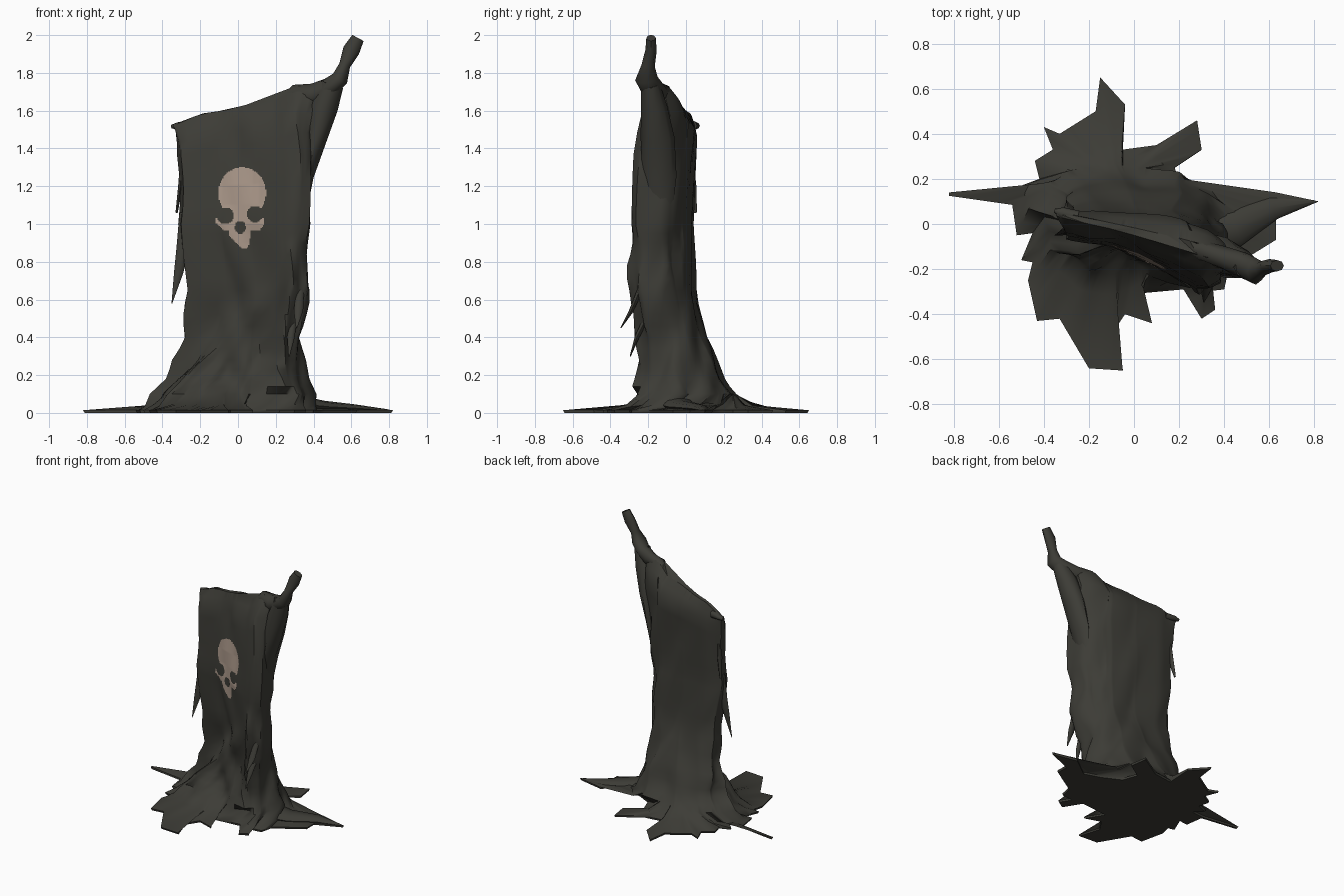
import bpy, bmesh, math
from mathutils import Vector, noise
from mathutils.bvhtree import BVHTree

if "Cube" in bpy.data.objects:
    bpy.data.objects.remove(bpy.data.objects["Cube"])

def material(name, rgb):
    m = bpy.data.materials.new(name)
    m.diffuse_color = (*rgb, 1)
    m.use_nodes = True
    m.node_tree.nodes["Principled BSDF"].inputs["Base Color"].default_value = m.diffuse_color
    return m

CLOTH = material("dark cloth", (0.046, 0.045, 0.037))
BONE = material("bone paint", (0.40, 0.31, 0.25))

def finish(name, bm, mat, angle=45):
    bmesh.ops.recalc_face_normals(bm, faces=bm.faces)
    me = bpy.data.meshes.new(name)
    bm.to_mesh(me)
    bm.free()
    ob = bpy.data.objects.new(name, me)
    bpy.context.collection.objects.link(ob)
    me.materials.append(mat)
    bpy.ops.object.select_all(action='DESELECT')
    ob.select_set(True)
    bpy.context.view_layer.objects.active = ob
    bpy.ops.object.shade_smooth_by_angle(angle=math.radians(angle))
    return ob

def bridge(bm, rings):
    n = len(rings[0])
    for a, b in zip(rings, rings[1:]):
        for i in range(n):
            j = (i + 1) % n
            bm.faces.new((a[i], a[j], b[j], b[i]))

def lerp_table(x, table):
    for (a, va), (b, vb) in zip(table, table[1:]):
        if x <= b:
            t = max(0, (x - a) / (b - a))
            return va + (vb - va) * t
    return table[-1][1]

# Ragged hem outline on the ground (seen from the top)
HEM = [(.82, .10), (.63, .14), (.48, .03), (.36, .07), (.22, .14), (.18, .25), (.30, .33), (.28, .46),
       (.10, .35), (-.05, .33), (-.04, .53), (-.15, .65), (-.17, .50), (-.33, .40), (-.40, .43),
       (-.36, .33), (-.44, .28), (-.42, .20), (-.50, .17), (-.44, .11), (-.54, .10), (-.82, .14),
       (-.82, .125), (-.54, .085), (-.52, -.05), (-.45, -.04), (-.50, -.16), (-.45, -.17), (-.47, -.25),
       (-.43, -.43), (-.33, -.42), (-.20, -.64), (-.05, -.65), (-.10, -.49), (-.04, -.40),
       (.08, -.44), (.0, -.31), (.22, -.29), (.30, -.42), (.36, -.38), (.31, -.30), (.40, -.29),
       (.42, -.20), (.63, -.07), (.63, .02)]
# Draped cross-section at mid height
SECT = [(-.31, -.07), (-.2, -.09), (-.1, -.10), (0, -.14), (.15, -.22), (.30, -.31), (.38, -.27),
        (.38, -.12), (.32, -.05), (.2, .0), (0, .03), (-.2, .04), (-.31, .02)]
# height and extents: z, x0, x1, y0, y1
ROWS = [(.1, -.49, .41, -.37, .28), (.2, -.38, .37, -.28, .20), (.4, -.30, .35, -.26, .12),
        (.65, -.27, .37, -.28, .06), (1.0, -.31, .38, -.31, .04), (1.3, -.30, .39, -.28, .05),
        (1.48, -.31, .40, -.25, .06), (1.6, -.345, .42, -.24, .07)]
RIDGE_Z = [(-.35, 1.53), (-.1, 1.60), (.2, 1.66), (.3, 1.735), (.42, 1.72)]

def ray(poly, c, ang):
    d = Vector((math.cos(ang), math.sin(ang)))
    best = .05
    for i, p in enumerate(poly):
        p, q = Vector(p) - c, Vector(poly[(i + 1) % len(poly)]) - c
        e = q - p
        den = d.cross(e)
        if abs(den) < 1e-9:
            continue
        r, s = p.cross(e) / den, p.cross(d) / den
        if r > 0 and -1e-6 <= s <= 1 + 1e-6:
            best = max(best, r)
    return best

def section(z):
    x0, x1, y0, y1 = (lerp_table(z, [(r[0], r[k]) for r in ROWS]) for k in range(1, 5))
    w = max(0, min(.8, 1 - z / .6))
    out = []
    for x, y in SECT:
        u, v = (x + .31) / .69, (y + .31) / .35
        a = math.atan2(v - .5, u - .5)
        u += (.5 + .5 * math.cos(a) - u) * w
        v += (.5 + .5 * math.sin(a) - v) * w
        out.append((x0 + u * (x1 - x0), y0 + v * (y1 - y0)))
    return out, Vector(((x0 + x1) / 2, .24 * y0 + .76 * y1))

# Soft folds pressed into the front: (x, z) to (x, z), width, depth
FOLDS = [(.22, .68, -.42, .08, .07, .035), (.05, .45, -.25, .05, .05, .03), (.24, .62, .02, .1, .05, -.03),
         (.32, .95, .2, .15, .05, .04), (.37, .8, .36, .1, .04, .03), (.25, 1.6, -.2, 1.5, .05, .012)]

def fold(x, z):
    s = 0
    for ax, az, bx, bz, w, h in FOLDS:
        a, e, p = Vector((ax, az)), Vector((bx - ax, bz - az)), Vector((x, z))
        t = max(0, min(1, (p - a).dot(e) / e.length_squared))
        s += h * math.exp(-((p - a - e * t).length / w) ** 2 * 2) * min(1, .3 + 3 * t)
    return s

# Main draped cloth
hem = []
for i, p in enumerate(HEM):
    p, q = Vector(p), Vector(HEM[(i + 1) % len(HEM)])
    k = max(1, round((q - p).length / .05))
    hem += [p.lerp(q, j / k) for j in range(k)]
base_c = Vector((0, -.06))
start = math.atan2(*(hem[0] - base_c).yx)
N = len(hem)
angs = sorted(((math.atan2(*(p - base_c).yx) - start) + 1e-6) % math.tau for p in hem)
angs = [start + .8 * a + .2 * math.tau * i / N for i, a in enumerate(angs)]

bm = bmesh.new()
def ring(points):
    return [bm.verts.new(p) for p in points]

heights = [.1, .14, .18, .23, .28, .34, .4, .46, .52, .58, .65, .71, .78, .84, .9, .95, 1.0, 1.1, 1.2,
           1.3, 1.4, 1.48, 1.55, 1.6]
upper = []
for z in heights:
    poly, c = section(z)
    pts = []
    for i, a in enumerate(angs):
        d = Vector((math.cos(a), math.sin(a)))
        p = c + d * ray(poly, c, a)
        # wrinkles, stronger near the ground and on the folded right side
        amp = .05 if z < .6 or p.x > .25 else .025
        f = noise.noise(Vector((p.x * 7 + z * 3, p.y * 9, z * 1.8)))
        if z < 1.5:
            p += d * amp * (f - .15)
            if p.y < c.y:
                p.y -= fold(p.x, z)
        if z <= .1:
            p = c + (p - c) * min(1, .97 * (hem[i] - c).length / (p - c).length)
        if z > 1.5:
            ry = .05 - (p.x + .34) * .26
            p.y = ry + (p.y - ry) * (.62 if z < 1.58 else .22)
        zz = z + max(0, z - 1) / .6 * (lerp_table(p.x, RIDGE_Z) - 1.6)
        if z == 1.6:
            zz += .02 * noise.noise(Vector((p.x * 8, 3, 0)))
        pts.append(Vector((p.x, p.y, zz)))
    upper.append(pts)
under = [Vector((p.x * .99, p.y * .99, 0)) for p in hem]
edge = [Vector((p.x, p.y, .014)) for p in hem]
mid = []
for e, u in zip(edge, upper[0]):
    d = e - u
    d.z = 0
    m = u + d * min(.5, .09 / max(d.length, .01))
    m.z = .042 + .03 * noise.noise(m * 9)
    mid.append(m)
rings = [ring(r) for r in [under, edge, mid] + upper]
bridge(bm, rings)
caps = [bm.faces.new(rings[0]), bm.faces.new(rings[-1])]
bm.normal_update()
bmesh.ops.triangulate(bm, faces=caps, ngon_method='EAR_CLIP')
bmesh.ops.recalc_face_normals(bm, faces=bm.faces)
tree = BVHTree.FromBMesh(bm)
finish("draped_cloth", bm, CLOTH)

# Flattened tapering strips: (x, y, z, half width, half thickness)
def strip(name, path, side, sides=8):
    bm = bmesh.new()
    rings = []
    for i, p in enumerate(path):
        a, b = path[max(0, i - 1)], path[min(len(path) - 1, i + 1)]
        t = (Vector(b[:3]) - Vector(a[:3])).normalized()
        u = Vector(side)
        u = (u - t * u.dot(t)).normalized()
        v = t.cross(u)
        rings.append([bm.verts.new(Vector(p[:3]) + u * p[3] * math.cos(k * math.tau / sides)
                                   + v * p[4] * math.sin(k * math.tau / sides)) for k in range(sides)])
    bridge(bm, rings)
    bm.faces.new(rings[0])
    bm.faces.new(rings[-1])
    finish(name, bm, CLOTH, 60)

X, Y = (1, 0, 0), (0, 1, 0)
strip("twisted_peak", [(.22, -.10, 1.65, .01, .02), (.30, -.12, 1.69, .045, .05), (.40, -.15, 1.69, .05, .06),
                       (.48, -.18, 1.72, .05, .06), (.54, -.21, 1.77, .045, .06), (.565, -.20, 1.84, .03, .035),
                       (.60, -.185, 1.92, .045, .03), (.635, -.185, 1.985, .034, .025)], X)
strip("side_flap", [(.50, -.19, 1.74, .06, .05), (.455, -.17, 1.62, .075, .07), (.41, -.15, 1.45, .06, .09),
                    (.365, -.14, 1.25, .035, .09), (.33, -.13, 1.0, .02, .05)], X)
strip("left_tatter", [(-.29, -.02, 1.06, .02, .02), (-.29, -.03, .88, .035, .018), (-.315, -.04, .74, .024, .01),
                      (-.35, -.05, .58, .002, .002)], X)
strip("left_edge_flap", [(-.29, .02, 1.42, .01, .01), (-.305, .03, 1.2, .025, .012), (-.325, .05, 1.06, .008, .006)], Y)
strip("corner_tip", [(-.25, .03, 1.52, .03, .03), (-.32, .05, 1.52, .025, .018), (-.352, .06, 1.515, .008, .01)], Y)
strip("edge_tatter_upper", [(.33, -.24, .66, .02, .015), (.32, -.29, .54, .025, .012), (.31, -.345, .45, .003, .003)], X)
strip("edge_tatter_lower", [(.29, -.22, .48, .02, .015), (.28, -.26, .40, .02, .012), (.27, -.295, .30, .003, .003)], X)
strip("right_train", [(.30, -.06, .05, .10, .05), (.45, -.02, .035, .08, .03), (.62, .07, .025, .05, .02),
                      (.80, .10, .012, .006, .006)], Y)

# Painted skull emblem: thin cells laid on the cloth where the shape rule holds
def ell(x, z, cx, cz, rx, rz):
    return ((x - cx) / rx) ** 2 + ((z - cz) / rz) ** 2 < 1

def in_skull(x, z):
    dome = ell(x, z, .022, 1.165, .126, .135) and z > 1.06
    cheeks = -.122 < x < .138 and .965 < z < 1.035
    brow = -.03 < x < .06 and .96 < z < 1.1
    jaw = -.05 + (.96 - z) * .15 < x < .068 - (.96 - z) * .15 and .868 < z < .99
    holes = (ell(x, z, -.068, 1.045, .046, .044) or ell(x, z, .09, 1.052, .042, .043)
             or ell(x, z, .012, .983, .028, .034))
    corner = z < 1.0 and (x < -.075 - (z - .965) or x > .115 + (z - .965) * .7)
    return (dome or cheeks or brow or jaw) and not holes and not corner

bm = bmesh.new()
S, cells = .006, {}
def paint_vert(i, k):
    if (i, k) not in cells:
        hit = tree.ray_cast(Vector((i * S, -2, k * S)), Vector((0, 1, 0)))[0]
        cells[i, k] = bm.verts.new((i * S, hit.y - .005, k * S))
    return cells[i, k]
for i in range(-24, 28):
    for k in range(140, 220):
        if in_skull((i + .5) * S, (k + .5) * S):
            bm.faces.new([paint_vert(i + a, k + b) for a, b in ((0, 0), (1, 0), (1, 1), (0, 1))])
finish("skull_emblem", bm, BONE)
for f in bpy.data.objects["skull_emblem"].data.polygons:
    if f.normal.y > 0:
        f.flip()
